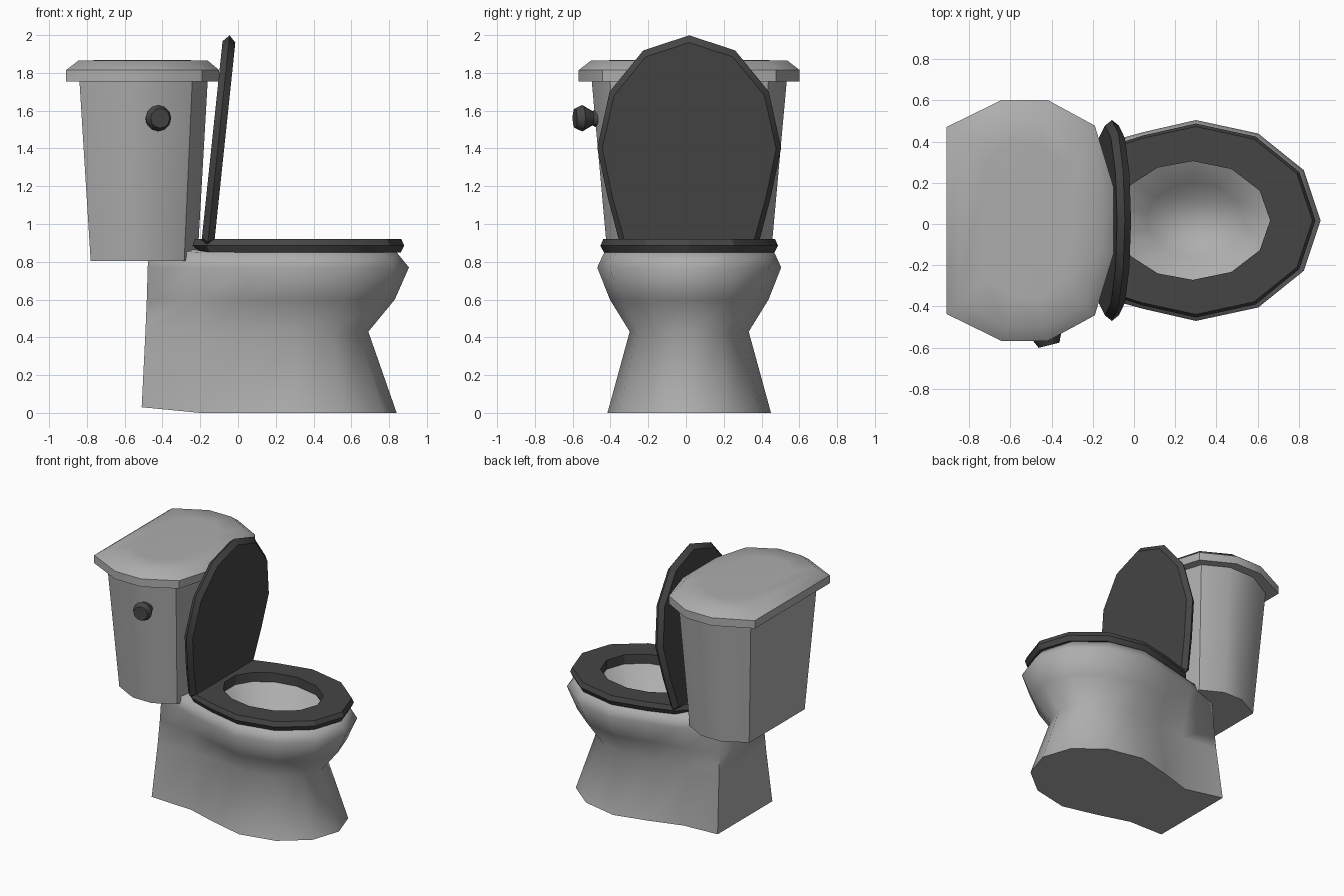
import bpy, bmesh, math
from mathutils import Matrix, Vector

if "Cube" in bpy.data.objects:
    bpy.data.objects.remove(bpy.data.objects["Cube"])

YC = 0.017  # symmetry plane of everything but the handle


def material(name, v):
    m = bpy.data.materials.new(name)
    m.diffuse_color = (v, v, v, 1)
    m.use_nodes = True
    m.node_tree.nodes["Principled BSDF"].inputs["Base Color"].default_value = m.diffuse_color
    return m


dark = material("dark_plastic", 0.06)
ceramic = material("grey_ceramic", 0.42)


def mirror(half):
    """Close a half outline (x, y, z) by mirroring it across y = YC."""
    other = [(x, -y, z) for x, y, z in reversed(half) if y > 0]
    return [Vector((x, y + YC, z)) for x, y, z in half + other]


def outline(z, f, h, w, xr, b, xw=-0.2, zr=None):
    """Bowl outline: front tip f, widest half h, waist half w, straight rear edge at xr with half b."""
    r = f - 0.3
    half = [(0.3 + r * math.cos(a), h * math.sin(a), z)
            for a in (0, math.pi / 6, math.pi / 3, math.pi / 2)]
    half += [(0.04, h * 0.53 + w * 0.47, z), (xw, w, z), (xr, b, z if zr is None else zr)]
    return mirror(half)


def oval(z, cx, rx, ry):
    """Oval with the same number of points as outline()."""
    return mirror([(cx + rx * math.cos(math.radians(a)), ry * math.sin(math.radians(a)), z)
                   for a in (0, 30, 60, 90, 117, 143, 167)])


def loft(name, rings, smooth, closed=False, mat=ceramic, xf=None):
    bm = bmesh.new()
    vs = [[bm.verts.new(p) for p in ring] for ring in rings]
    n = len(rings[0])
    pairs = list(zip(vs, vs[1:])) + ([(vs[-1], vs[0])] if closed else [])
    for a, b in pairs:
        for i in range(n):
            j = (i + 1) % n
            bm.faces.new((a[i], a[j], b[j], b[i]))
    if not closed:
        bm.faces.new(vs[0])
        bm.faces.new(vs[-1])
    if xf:
        bm.transform(xf)
    bmesh.ops.recalc_face_normals(bm, faces=bm.faces)
    me = bpy.data.meshes.new(name)
    bm.to_mesh(me)
    bm.free()
    ob = bpy.data.objects.new(name, me)
    bpy.context.collection.objects.link(ob)
    me.materials.append(mat)
    bpy.ops.object.select_all(action='DESELECT')
    ob.select_set(True)
    bpy.context.view_layer.objects.active = ob
    bpy.ops.object.shade_smooth_by_angle(angle=math.radians(smooth))
    return ob


# Pedestal: outer wall up to the rim, then down into the basin
loft("pedestal_bowl", [
    outline(0.00, 0.84, 0.433, 0.295, -0.51, 0.33, zr=0.03),
    outline(0.43, 0.69, 0.315, 0.265, -0.49, 0.285),
    outline(0.60, 0.83, 0.42, 0.30, -0.483, 0.27),
    outline(0.77, 0.905, 0.487, 0.36, -0.478, 0.26),
    outline(0.85, 0.84, 0.45, 0.335, -0.475, 0.255, zr=0.87),
    oval(0.86, 0.285, 0.385, 0.30),
    oval(0.45, 0.295, 0.235, 0.185),
], 85)

# Seat ring with a bevelled outer edge
loft("seat", [
    oval(0.85, 0.285, 0.375, 0.288),
    outline(0.85, 0.862, 0.452, 0.33, -0.20, 0.25, xw=-0.15),
    outline(0.885, 0.88, 0.47, 0.345, -0.24, 0.26, xw=-0.165),
    outline(0.92, 0.865, 0.455, 0.335, -0.23, 0.25, xw=-0.16),
    oval(0.92, 0.285, 0.375, 0.288),
], 30, closed=True, mat=dark)

# Raised lid: built flat, then swung up around its hinge
swing = (Matrix.Translation((-0.163, 0, 0.87)) @ Matrix.Rotation(math.radians(-84), 4, 'Y')
         @ Matrix.Translation((0.235, 0, 0)))
loft("seat_lid", [
    outline(-0.034, 0.865, 0.46, 0.345, -0.20, 0.28, xw=-0.18),
    outline(0.0, 0.90, 0.487, 0.37, -0.235, 0.30, xw=-0.20),
    outline(0.034, 0.865, 0.46, 0.345, -0.20, 0.28, xw=-0.18),
], 30, mat=dark, xf=swing)

# Tank, tapering towards the bottom
loft("tank", [mirror([(x, y, z) for x, y in pts]) for z, pts in (
    (0.803, [(-0.78, 0.335), (-0.60, 0.43), (-0.44, 0.43), (-0.285, 0.345), (-0.215, 0.13)]),
    (1.765, [(-0.84, 0.40), (-0.63, 0.517), (-0.42, 0.517), (-0.242, 0.42), (-0.16, 0.15)]),
)], 40)

# Tank cover with a chamfered top; the inner ring keeps the top's shading flat
cover = [(-0.91, 0.453), (-0.64, 0.585), (-0.42, 0.585), (-0.19, 0.46), (-0.10, 0.165)]
top = [(-0.845, 0.40), (-0.62, 0.52), (-0.435, 0.52), (-0.235, 0.41), (-0.16, 0.15)]
inner = [(-0.72, 0.28), (-0.59, 0.37), (-0.46, 0.37), (-0.34, 0.28), (-0.30, 0.10)]
loft("tank_cover", [mirror([(x, y, z) for x, y in pts]) for z, pts in
                    ((1.755, cover), (1.815, cover), (1.865, top), (1.868, inner))], 40)

# Flush knob: turned profile on a slightly turned axis
knob_xf = (Matrix.Translation((-0.412, -0.588, 1.56)) @ Matrix.Rotation(math.radians(14), 4, 'Z')
           @ Matrix.Rotation(math.radians(-90), 4, 'X'))
loft("flush_knob", [
    [Vector((r * math.cos(k * math.pi / 6), r * math.sin(k * math.pi / 6), d))
     for k in range(12)]
    for d, r in ((0, 0.052), (0.04, 0.07), (0.095, 0.038), (0.125, 0.052), (0.15, 0.05))
], 48, mat=dark, xf=knob_xf)
